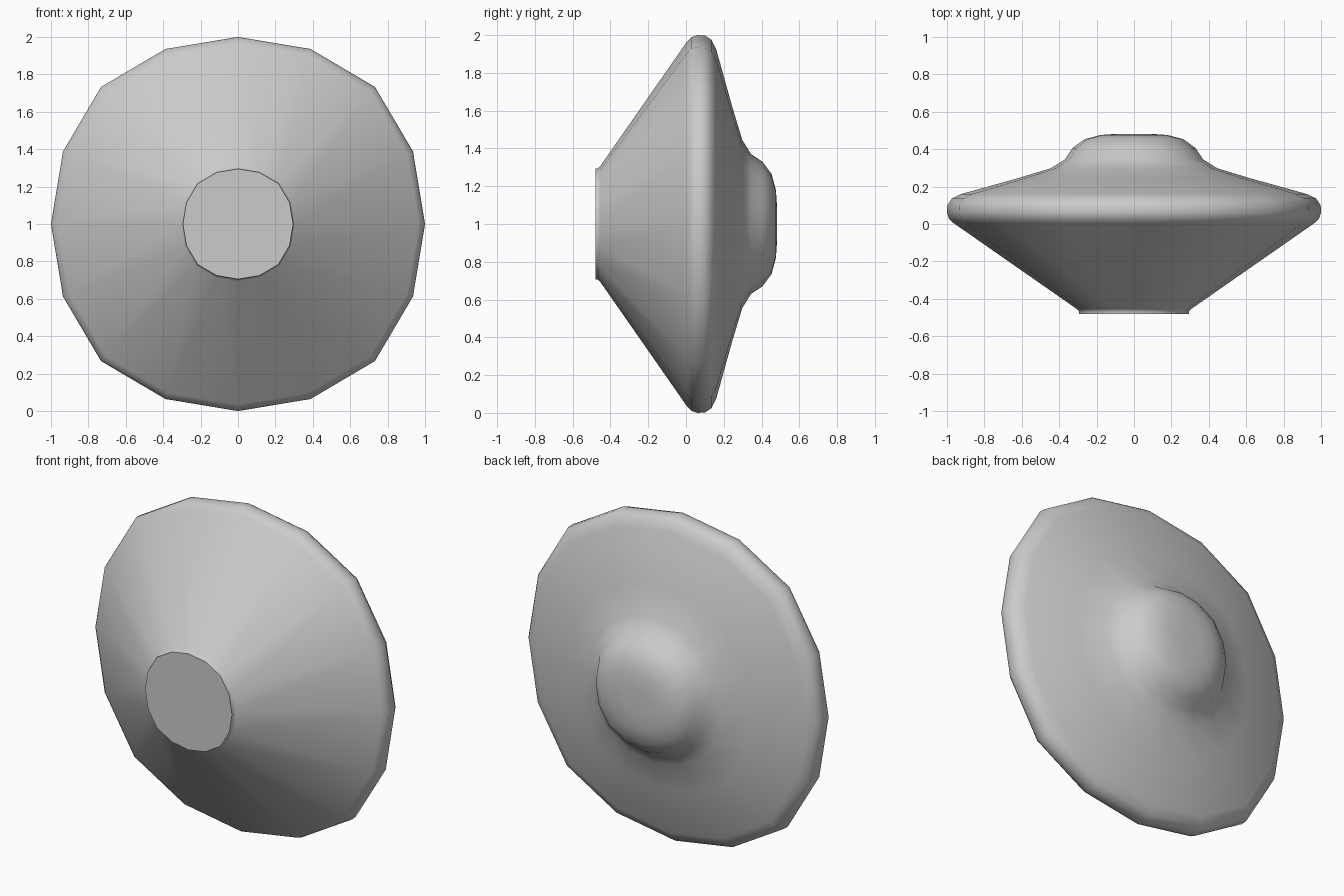
import bpy, bmesh, math

if "Cube" in bpy.data.objects:
    bpy.data.objects.remove(bpy.data.objects["Cube"])

SIDES = 16
CENTRE_Z = 1.0


def squareness(i):
    # the outline bulges slightly on the diagonals
    return (1.0, 1.013, 1.036, 1.013)[i % 4]


def lathe(name, profile, angle):
    """Spin (radius, y) points about the y axis and close both ends."""
    bm = bmesh.new()
    rings = []
    for r, y in profile:
        ring = []
        for i in range(SIDES):
            a = 2 * math.pi * i / SIDES
            s = r * squareness(i)
            ring.append(bm.verts.new((s * math.cos(a), y, CENTRE_Z + s * math.sin(a))))
        rings.append(ring)
    for a, b in zip(rings, rings[1:]):
        for i in range(SIDES):
            j = (i + 1) % SIDES
            bm.faces.new((a[i], a[j], b[j], b[i]))
    bm.faces.new(rings[0])
    bm.faces.new(rings[-1])
    bmesh.ops.recalc_face_normals(bm, faces=bm.faces)
    mesh = bpy.data.meshes.new(name)
    bm.to_mesh(mesh)
    bm.free()
    obj = bpy.data.objects.new(name, mesh)
    bpy.context.collection.objects.link(obj)
    bpy.ops.object.select_all(action='DESELECT')
    obj.select_set(True)
    bpy.context.view_layer.objects.active = obj
    bpy.ops.object.shade_smooth_by_angle(angle=math.radians(angle))
    return obj


# flat nose, front cone, rounded rim, shallow back slope and domed hub
lathe("flared_disc_body", [
    (0.295, -0.48), (0.295, -0.465), (0.305, -0.455),
    (0.965, 0.005), (0.99, 0.03), (1.0, 0.06), (0.998, 0.10),
    (0.975, 0.135), (0.925, 0.16),
    (0.62, 0.245), (0.445, 0.298), (0.37, 0.345),
    (0.33, 0.405), (0.265, 0.453), (0.18, 0.476), (0.09, 0.482),
], 60)
